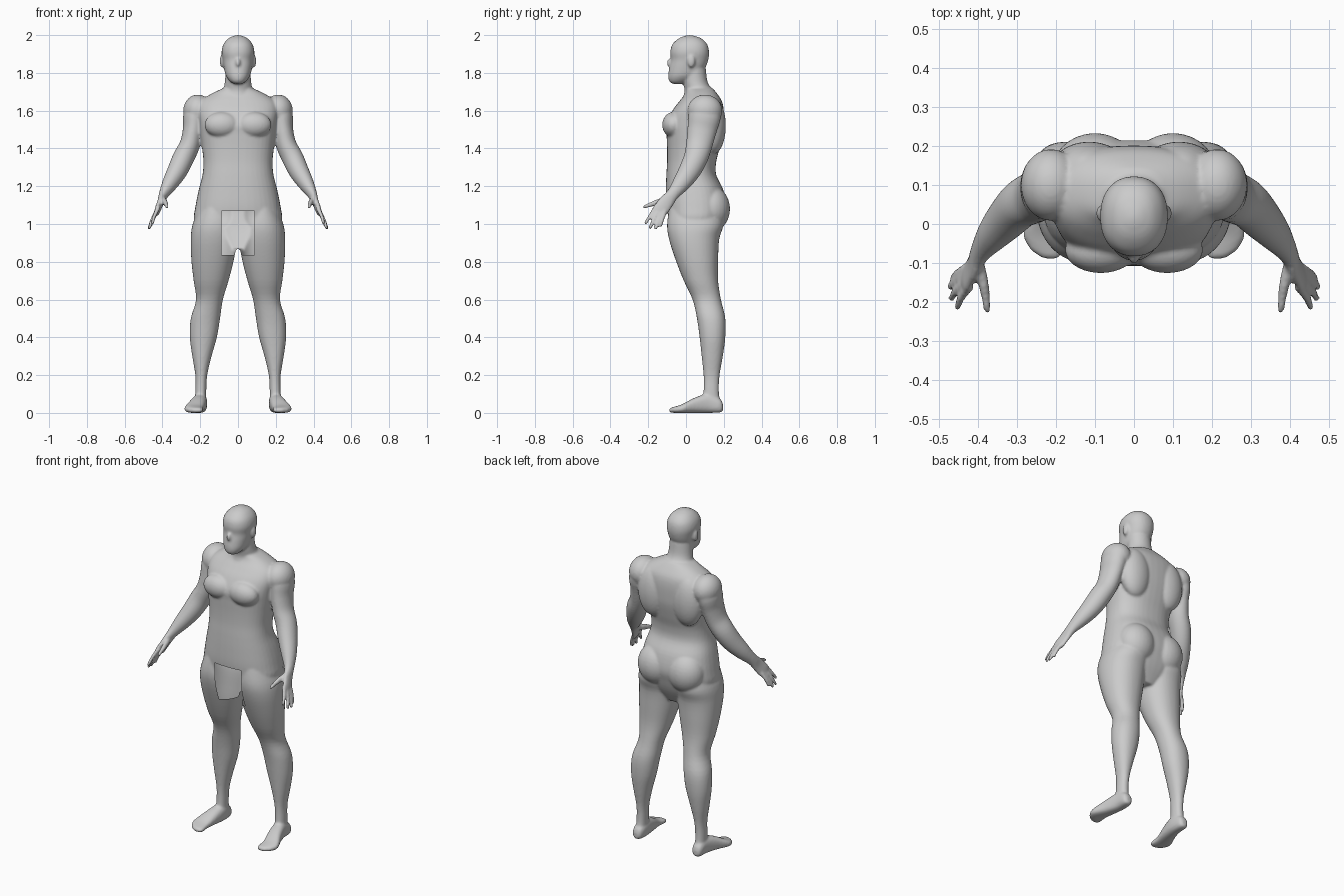
import bpy, bmesh, math
from mathutils import Vector as V, Matrix

X, Y, Z = V((1, 0, 0)), V((0, 1, 0)), V((0, 0, 1))
bm = bmesh.new()


def spline(rows, steps=4):
    """Catmull-Rom through rows of numbers."""
    out = []
    for i in range(len(rows) - 1):
        a, b, c, d = (rows[max(i - 1, 0)], rows[i], rows[i + 1], rows[min(i + 2, len(rows) - 1)])
        for k in range(steps):
            t = k / steps
            out.append([0.5 * (2 * q + (r - p) * t + (2 * p - 5 * q + 4 * r - s) * t * t
                               + (3 * q - p - 3 * r + s) * t ** 3) for p, q, r, s in zip(a, b, c, d)])
    return out + [list(rows[-1])]


def loft(rings, power=2.0, sides=40):
    """Skin closed superellipse rings given as (centre, axis_u, axis_v)."""
    loops = []
    for c, u, v in rings:
        loop = []
        for i in range(sides):
            a = 2 * math.pi * i / sides
            ca, sa = math.cos(a), math.sin(a)
            f = lambda w: math.copysign(abs(w) ** (2 / power), w)
            loop.append(bm.verts.new(c + u * f(ca) + v * f(sa)))
        loops.append(loop)
    for p, q in zip(loops, loops[1:]):
        for i in range(sides):
            j = (i + 1) % sides
            bm.faces.new((p[i], p[j], q[j], q[i]))
    bm.faces.new(loops[0][::-1])
    bm.faces.new(loops[-1])


def stack(rows, s=1, power=2.0):
    """Horizontal rings: z, x_min, x_max, y_front, y_back."""
    loft([(V((s * (a + b) / 2, (f + k) / 2, z)), X * (b - a) / 2, Y * (k - f) / 2)
          for z, a, b, f, k in spline(rows)], power)


def tube(rows, s=1, sides=20):
    """Limb along a path: x, y, z, thickness sideways, thickness fore-aft."""
    rows = spline(rows)
    pts = [V((s * r[0], r[1], r[2])) for r in rows]
    rings = []
    for i, r in enumerate(rows):
        t = (pts[min(i + 1, len(pts) - 1)] - pts[max(i - 1, 0)]).normalized()
        u = (X - t * X.dot(t)).normalized()
        rings.append((pts[i], u * r[3], t.cross(u) * r[4]))
    loft(rings, 2.0, sides)


def ball(c, r):
    m = Matrix.Translation(c) @ Matrix.Diagonal((*r, 1))
    bmesh.ops.create_uvsphere(bm, u_segments=28, v_segments=18, radius=1, matrix=m)


# torso
stack([(z, -w, w, f, b) for z, w, f, b in [
    (.87, .08, -.02, .13), (.95, .19, -.08, .175), (1.02, .232, -.098, .2), (1.09, .226, -.107, .215),
    (1.18, .208, -.107, .198), (1.26, .188, -.104, .16), (1.33, .183, -.1, .16), (1.40, .19, -.1, .178),
    (1.475, .2, -.103, .195), (1.53, .205, -.104, .2), (1.60, .215, -.072, .2), (1.65, .2, -.035, .19),
    (1.69, .14, -.005, .165), (1.72, .075, .0, .14)]], 1, 2.4)
# neck
stack([(z, -w, w, f, b) for z, w, f, b in [
    (1.64, .11, -.03, .17), (1.70, .082, -.008, .145), (1.75, .07, -.015, .115), (1.82, .066, -.02, .105)]])
# head
stack([(z, -w, w, f, b) for z, w, f, b in [
    (1.742, .022, -.07, -.02), (1.755, .042, -.088, .02), (1.785, .064, -.094, .075), (1.83, .075, -.088, .104),
    (1.87, .081, -.08, .118), (1.91, .087, -.083, .122), (1.95, .078, -.073, .113), (1.98, .054, -.042, .085),
    (1.994, .028, -.012, .052), (2.0, .006, .01, .025)]], 1, 2.2)
# nose
ball((0, -.082, 1.853), (.014, .02, .025))

for s in (1, -1):
    # ears
    ball((s * .085, .028, 1.862), (.012, .02, .033))
    # chest, shoulder blades, buttocks
    ball((s * .085, -.066, 1.525), (.092, .06, .068))
    ball((s * .115, .145, 1.52), (.095, .066, .15))
    ball((s * .1, .135, 1.08), (.11, .098, .12))
    # shoulders
    ball((s * .213, .1, 1.6), (.077, .092, .085))
    # arms and palms
    tube([(.19, .105, 1.64, .05, .06), (.225, .1, 1.58, .063, .085), (.237, .085, 1.5, .055, .078),
          (.255, .07, 1.42, .054, .07), (.289, .052, 1.35, .057, .064), (.322, .018, 1.28, .053, .058),
          (.36, -.025, 1.215, .042, .047), (.393, -.07, 1.158, .026, .034), (.41, -.105, 1.115, .017, .04),
          (.428, -.138, 1.07, .014, .042), (.432, -.144, 1.06, .008, .036)], s, 28)
    # fingers: knuckle then tip
    for kx, ky, kz, tx, ty, tz in [(.42, -.16, 1.09, .455, -.217, 1.0), (.428, -.147, 1.075, .47, -.193, .975),
                                   (.43, -.13, 1.065, .473, -.163, .972), (.43, -.112, 1.065, .464, -.137, .985)]:
        mx, my, mz = ((a + b) / 2 for a, b in ((kx, tx), (ky, ty), (kz, tz)))
        tube([(kx, ky, kz, .012, .012), (mx + .004, my, mz, .0105, .0105),
              (tx * .9 + mx * .1, ty * .9 + my * .1, tz * .9 + mz * .1, .009, .009), (tx, ty, tz, .004, .004)], s, 12)
    # thumb
    tube([(.4, -.095, 1.13, .016, .018), (.386, -.15, 1.115, .014, .017), (.379, -.195, 1.1, .011, .012),
          (.376, -.222, 1.09, .009, .009), (.376, -.23, 1.087, .004, .004)], s, 12)
    # legs
    stack([(1.1, .03, .2, -.085, .18), (1.0, .003, .24, -.1, .198), (.92, .003, .25, -.09, .176),
           (.81, .022, .247, -.055, .17), (.7, .05, .235, -.012, .17), (.6, .08, .222, .035, .185),
           (.5, .095, .25, .058, .208), (.4, .112, .255, .072, .208), (.3, .14, .242, .083, .195),
           (.2, .163, .226, .093, .178), (.12, .168, .226, .093, .174), (.05, .168, .228, .085, .18)], s, 2.15)
    # feet
    loft([(V((s * c, y, (a + b) / 2)), X * w, Z * (b - a) / 2) for y, c, w, a, b in spline([
        (.196, .2, .015, .012, .045), (.18, .2, .03, .002, .075), (.12, .2, .037, 0, .1), (.05, .214, .043, 0, .082),
        (-.02, .234, .05, 0, .046), (-.06, .226, .043, 0, .033), (-.08, .217, .03, .002, .027),
        (-.09, .212, .015, .006, .02)])], 2.5)

bmesh.ops.recalc_face_normals(bm, faces=bm.faces[:])
mesh = bpy.data.meshes.new("body")
bm.to_mesh(mesh)
bm.free()
body = bpy.data.objects.new("body", mesh)
bpy.context.collection.objects.link(body)

# fuse the parts into one skin and soften the joins
rm = body.modifiers.new("fuse", 'REMESH')
rm.mode, rm.voxel_size = 'VOXEL', .007
sm = body.modifiers.new("soften", 'SMOOTH')
sm.factor, sm.iterations = .5, 5
skin = bpy.data.meshes.new_from_object(body.evaluated_get(bpy.context.evaluated_depsgraph_get()))
body.modifiers.clear()
body.data = skin

# open patch at the front of the hips
bm = bmesh.new()
bm.from_mesh(skin)
for co, no in (((.088, 0, 0), X), ((-.088, 0, 0), X), ((0, 0, .835), Z), ((0, 0, 1.07), Z)):
    bmesh.ops.bisect_plane(bm, geom=bm.verts[:] + bm.edges[:] + bm.faces[:], plane_co=co, plane_no=no)
patch = []
for f in bm.faces:
    c = f.calc_center_median()
    if abs(c.x) < .088 and .835 < c.z < 1.07 and c.y < .03:
        patch.append(f)
bmesh.ops.delete(bm, geom=patch, context='FACES')
for f in bm.faces:
    f.smooth = True
bm.to_mesh(skin)
bm.free()

grey = bpy.data.materials.new("light grey")
grey.diffuse_color = (.6, .6, .6, 1)
skin.materials.clear()
skin.materials.append(grey)
